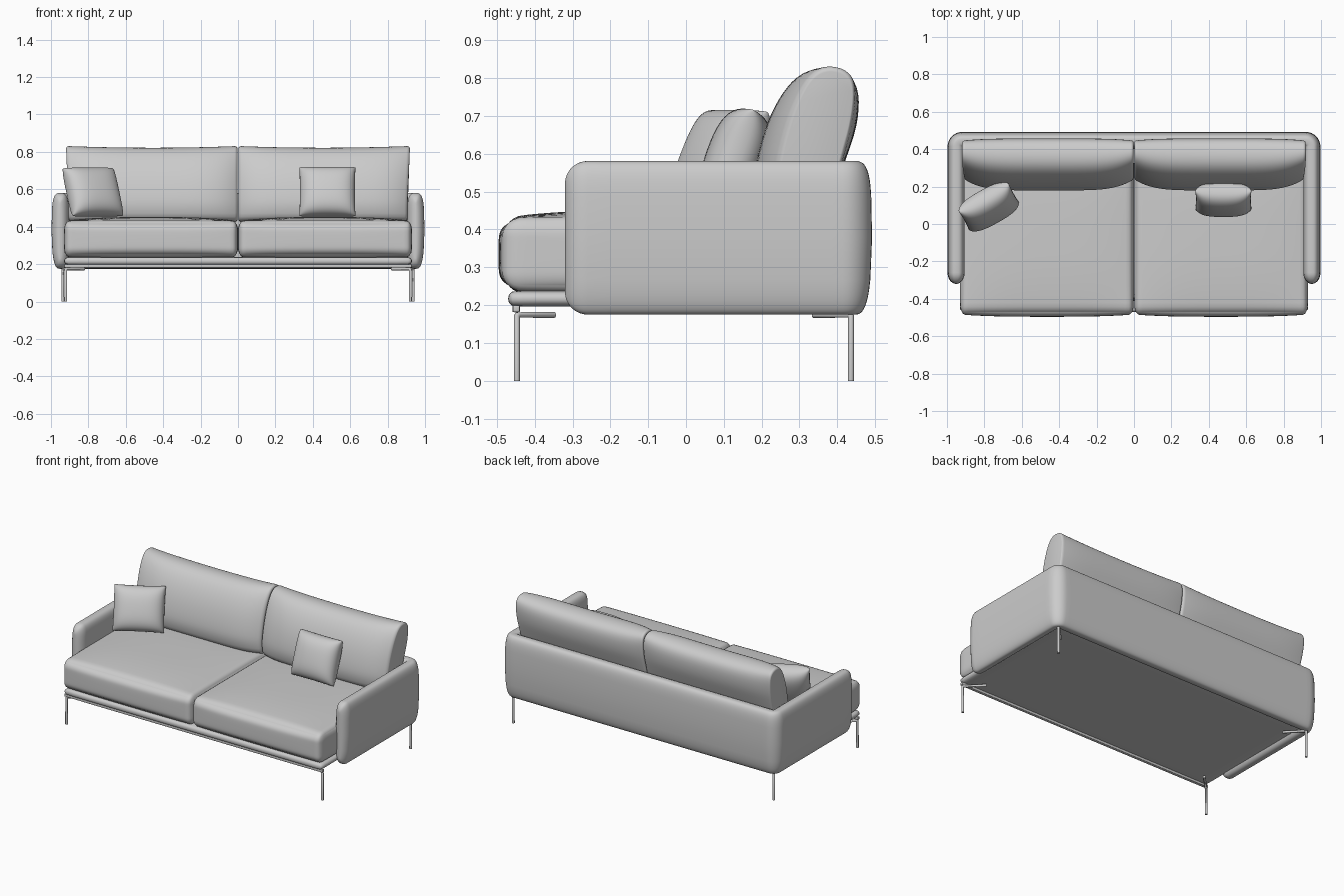
import bpy, bmesh
from math import sin, cos, pi, radians
from mathutils import Vector

if "Cube" in bpy.data.objects:
    bpy.data.objects.remove(bpy.data.objects["Cube"])


def finish(name, bm, angle=50):
    bmesh.ops.remove_doubles(bm, verts=bm.verts, dist=.00005)
    bmesh.ops.recalc_face_normals(bm, faces=bm.faces)
    me = bpy.data.meshes.new(name)
    bm.to_mesh(me)
    bm.free()
    ob = bpy.data.objects.new(name, me)
    bpy.context.collection.objects.link(ob)
    bpy.ops.object.select_all(action='DESELECT')
    ob.select_set(True)
    bpy.context.view_layer.objects.active = ob
    bpy.ops.object.shade_smooth_by_angle(angle=radians(angle))
    return ob


def soft_box(name, lo, hi, radius, puff=(0, 0, 0), cuts=22):
    """Rounded box with bulging faces."""
    lo, hi, r = Vector(lo), Vector(hi), Vector(radius)
    mid, half = (lo + hi) / 2, (hi - lo) / 2
    bm = bmesh.new()
    bmesh.ops.create_cube(bm, size=2)
    bmesh.ops.subdivide_edges(bm, edges=bm.edges[:], cuts=cuts, use_grid_fill=True)
    for v in bm.verts:
        u = [sin(pi / 2 * c) for c in v.co]
        p = Vector([u[i] * half[i] for i in range(3)])
        core = Vector([max(-half[i] + r[i], min(half[i] - r[i], p[i])) for i in range(3)])
        d = Vector([(p[i] - core[i]) / r[i] for i in range(3)]).normalized()
        for i in range(3):
            a, b = abs(u[i - 1]), abs(u[i - 2])
            p[i] = core[i] + d[i] * r[i] + puff[i] * u[i] * (1 - a ** 3) * (1 - b ** 3)
        v.co = mid + p
    return finish(name, bm)


def loft(name, rings):
    bm = bmesh.new()
    rows = [[bm.verts.new(p) for p in ring] for ring in rings]
    n = len(rows[0])
    for a, b in zip(rows, rows[1:]):
        for i in range(n):
            bm.faces.new((a[i], a[(i + 1) % n], b[(i + 1) % n], b[i]))
    bm.faces.new(rows[0])
    bm.faces.new(rows[-1])
    return finish(name, bm)


def chaikin(pts, rounds=2):
    for _ in range(rounds):
        out = []
        for i, p in enumerate(pts):
            q = pts[(i + 1) % len(pts)]
            out += [tuple(a * .75 + b * .25 for a, b in zip(p, q)),
                    tuple(a * .25 + b * .75 for a, b in zip(p, q))]
        pts = out
    return pts


# Wrap-around shell: arms and back as one U-shaped padded wall with tight corners
X, Y, Y0, RC, T, H, ZC = 0.951, 0.446, -0.32, 0.032, 0.046, 0.203, 0.378
RE = 0.06
side = []                       # stations: x, y, outward normal, end rounding, in corner
for k in range(9):
    a = pi / 2 * (0.08 + 0.92 * k / 8)
    side.append((X, Y0 + RE * (1 - cos(a)), 1, 0, sin(a), 0))
for k in range(1, 11):
    side.append((X, Y0 + RE + (Y - .06 - Y0 - RE) * k / 10, 1, 0, 1, 0))
for k in range(9):
    a = pi / 2 * k / 8
    side.append((X - RC + RC * cos(a), Y - RC + RC * sin(a), cos(a), sin(a), 1, 1))
for k in range(10):
    side.append(((X - .06) * (1 - k / 10), Y, 0, 1, 1, 0))
mirrored = [(-x, y, -nx, ny, s, c) for x, y, nx, ny, s, c in reversed(side)]
stations = side + [(0, Y, 0, 1, 1, 0)] + mirrored
rings = []
for x, y, nx, ny, s, corner in stations:
    t, h, ring = T * s, H - RE * (1 - s), []
    for k in range(48):
        a = 2 * pi * k / 48
        c, d = cos(a), sin(a)
        off = t * (abs(c) ** 0.7) * (1 if c > 0 else -1)
        z = h * (abs(d) ** 0.3) * (1 if d > 0 else -1)
        if off > 0:             # outer face bows gently, tucked in at the foot
            off *= 1 - (.32 if z < 0 else .15) * (z / h) ** 2
        if corner and RC + off < 0:
            ring.append(((X + off) * (1 if x > 0 else -1), Y + off, ZC + z))
        else:
            ring.append((x + nx * off, y + ny * off, ZC + z))
    rings.append(ring)
loft("arm_and_back_shell", rings)

# Base platform with slim rails under its front and back edges
soft_box("base_platform", (-.93, -.47, .196), (.93, .44, .238), (.03, .02, .02), cuts=14)
for y, label in ((-.449, "front"), (.425, "back")):
    soft_box(label + "_rail", (-.93, y - .01, .181), (.93, y + .01, .2), (.004,) * 3, cuts=4)

# Seat cushions
for sx, label in ((-1, "left"), (1, "right")):
    xs = sorted((sx * .003, sx * .928))
    soft_box(label + "_seat_cushion", (xs[0], -.484, .238), (xs[1], .40, .431),
             (.025, .05, .05), (.004, .012, .021), cuts=28)

# Back cushions: leaning leaf-shaped profile lofted along the width, thinner at the ends
profile = chaikin([(.2, .425), (.177, .50), (.184, .58), (.21, .68), (.25, .765), (.297, .82),
                   (.355, .838), (.425, .824), (.458, .78), (.455, .69), (.427, .60),
                   (.39, .50), (.36, .425)])
for sx, label in ((-1, "left"), (1, "right")):
    rings = []
    x0, x1, r = .003, .905, .014
    xs = [(x0 + r * (1 - cos(pi / 12 * k)), sin(pi / 12 * k)) for k in range(7)]
    body = [(x0 + r + (x1 - x0 - 2 * r) * sin(pi / 64 * k) ** 2, 1) for k in range(1, 32)]
    xs = xs + body + [(x0 + x1 - x, s) for x, s in reversed(xs)]
    for x, s in xs:
        u = (2 * x - x0 - x1) / (x1 - x0)
        bulge = 1 - abs(u) ** 5
        ring = []
        for y, z in profile:
            top = max(0, (z - .5) / .33)
            d = Vector((y - .335, z - .63))
            k = 1 - r * (1 - s) / max(d.length, .05)
            yy, zz = .335 + d.x * k, .63 + d.y * k
            rear = .40 + .17 * (zz - .58)
            if yy < rear:       # front thins towards the ends
                yy = rear - (rear - yy) * (.72 + .28 * bulge)
            else:               # rear face pulled in at the ends
                yy = rear + (yy - rear) * (.6 + .4 * bulge)
            flare = .014 * top * max(0, u) ** 3
            ring.append((sx * (x + flare), yy, zz - .009 * (1 - u * u) * top - .003 * top))
        rings.append(ring)
    loft(label + "_back_cushion", rings)


# Throw pillows: two bulged sheets welded at the seam
def pillow(name, loc, tilt, turn, w=.15, h=.138, t=.078, n=24):
    bm = bmesh.new()
    for s in (-1, 1):
        made = bmesh.ops.create_grid(bm, x_segments=n, y_segments=n, size=1)
        for vert in made["verts"]:
            u, v = sin(pi / 2 * vert.co.x), sin(pi / 2 * vert.co.y)
            fill = max(0, (1 - u ** 4) * (1 - v ** 4))
            fill = .6 * fill ** .4 + .4 * max(0, (1 - u * u) * (1 - v * v)) ** .5
            vert.co = (u * w * (1 - .02 * (1 - v * v)), s * t * fill,
                       v * h * (1 - .02 * (1 - u * u)))
    bmesh.ops.remove_doubles(bm, verts=bm.verts, dist=.0005)
    ob = finish(name, bm, 75)
    ob.location = loc
    ob.rotation_euler = (radians(-tilt), 0, radians(turn))


pillow("right_throw_pillow", (.478, .13, .587), 20, 0)
pillow("left_throw_pillow", (-.776, .092, .585), 24, 29, .153)

# Rod legs: upright post turning into a diagonal mounting bar
for sx, side_name in ((-1, "left"), (1, "right")):
    for x, y, dy, label in ((.921, -.447, 1, "front"), (.937, .436, -1, "back")):
        cu = bpy.data.curves.new(label + "_" + side_name + "_leg", 'CURVE')
        cu.dimensions = '3D'
        cu.bevel_depth = .008
        cu.bevel_resolution = 4
        cu.use_fill_caps = True
        sp = cu.splines.new('POLY')
        pts = [(0, 0), (0, .171), (.002, .174), (.098, .174)]
        sp.points.add(len(pts) - 1)
        for p, (d, z) in zip(sp.points, pts):
            p.co = (sx * (x - d), y + dy * d, z, 1)
        bpy.context.collection.objects.link(bpy.data.objects.new(cu.name, cu))
